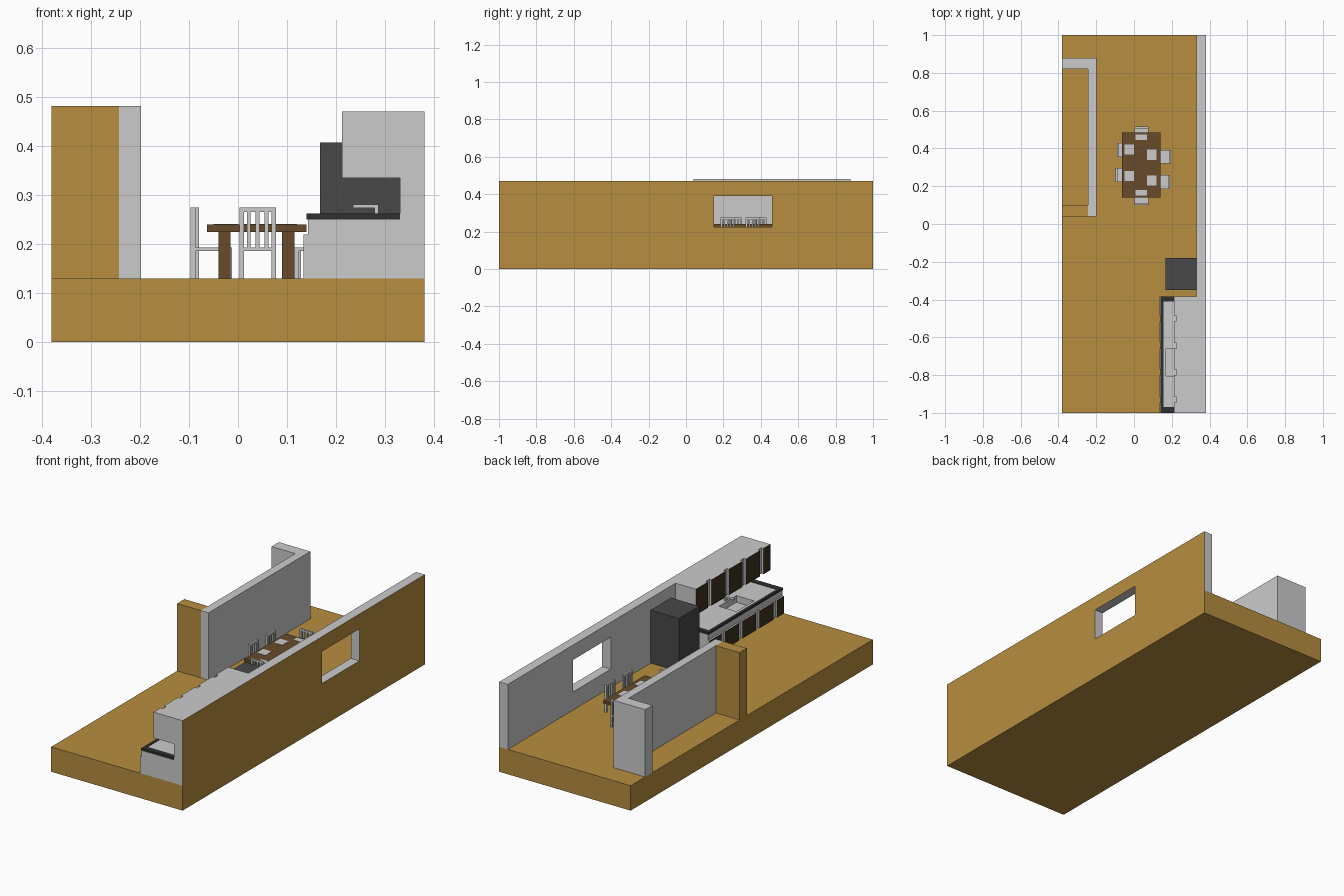
import bpy, bmesh
from math import pi
from mathutils import Matrix

if "Cube" in bpy.data.objects:
    bpy.data.objects.remove(bpy.data.objects["Cube"])


def material(name, rgb):
    m = bpy.data.materials.new(name)
    m.diffuse_color = (*rgb, 1)
    m.use_nodes = True
    m.node_tree.nodes["Principled BSDF"].inputs["Base Color"].default_value = m.diffuse_color
    return m


ochre = material("ochre", (0.47, 0.27, 0.05))
wood = material("wood", (0.14, 0.07, 0.025))
door_brown = material("door_brown", (0.045, 0.032, 0.01))
charcoal = material("charcoal", (0.065, 0.065, 0.065))
black = material("dark_trim", (0.03, 0.03, 0.03))


def boxes(name, parts, mat=None, side=None):
    """One object from (low corner, high corner) boxes.
    If side = (axis, sign), only faces looking that way get the material."""
    bm = bmesh.new()
    for lo, hi in parts:
        size = [h - l for l, h in zip(lo, hi)]
        mid = [(h + l) / 2 for l, h in zip(lo, hi)]
        bmesh.ops.create_cube(bm, size=1, matrix=Matrix.Translation(mid) @ Matrix.Diagonal((*size, 1)))
    bm.normal_update()
    me = bpy.data.meshes.new(name)
    if side:
        me.materials.append(None)
        me.materials.append(mat)
        for f in bm.faces:
            f.material_index = int(f.normal[side[0]] * side[1] > 0.9)
    elif mat:
        me.materials.append(mat)
    bm.to_mesh(me)
    bm.free()
    ob = bpy.data.objects.new(name, me)
    bpy.context.collection.objects.link(ob)
    return ob


def cut(ob, lo, hi):
    c = boxes(ob.name + "_cutter", [(lo, hi)])
    c.hide_render = True
    c.hide_viewport = True
    m = ob.modifiers.new("cut", 'BOOLEAN')
    m.operation = 'DIFFERENCE'
    m.solver = 'EXACT'
    m.object = c


F = 0.13  # floor level

# Shell of the room
boxes("floor", [((-0.38, -1, 0), (0.38, 1, F))], ochre)
wall = boxes("right_wall", [((0.33, -1, F), (0.38, 1, 0.47))], ochre, (0, 1))
cut(wall, (0.30, 0.15, 0.225), (0.42, 0.46, 0.392))
boxes("partition_wall", [((-0.243, 0.04, F), (-0.198, 0.82, 0.482)),
                         ((-0.38, 0.82, F), (-0.198, 0.88, 0.482))])
boxes("partition_return", [((-0.38, 0.04, F), (-0.243, 0.10, 0.482))], ochre)

# Kitchen units with projecting doors
Y0, Y1 = -1.0, -0.385
gaps = [-0.93, -0.785, -0.645, -0.50]
starts = [Y0] + [g + 0.014 for g in gaps]
ends = [g - 0.014 for g in gaps] + [Y1]
boxes("upper_cabinet", [((0.225, Y0, 0.335), (0.33, Y1, 0.47))])
boxes("upper_doors", [((0.212, a, 0.335), (0.225, b, 0.47)) for a, b in zip(starts, ends)],
      door_brown, (0, -1))
basin = ((0.17, -0.805, 0.225), (0.272, -0.66, 0.30))
base = boxes("base_cabinet", [((0.143, Y0, F), (0.33, Y1, 0.25))])
cut(base, *basin)
boxes("base_doors", [((0.134, a, F), (0.143, b, 0.22)) for a, b in zip(starts, ends)],
      door_brown, (0, -1))

# Counter: dark rim around a pale steel top with a basin
boxes("counter_rim", [((0.14, Y0, 0.25), (0.155, Y1, 0.262)),
                      ((0.315, Y0, 0.25), (0.33, Y1, 0.262)),
                      ((0.155, Y0, 0.25), (0.315, -0.97, 0.262)),
                      ((0.155, -0.41, 0.25), (0.315, Y1, 0.262))], black)
top = boxes("worktop", [((0.155, -0.97, 0.25), (0.315, -0.41, 0.26))])
cut(top, *basin)
boxes("faucet", [((0.278, -0.74, 0.26), (0.287, -0.725, 0.274)),
                 ((0.235, -0.74, 0.274), (0.287, -0.725, 0.281))])

boxes("fridge", [((0.167, -0.35, F), (0.33, -0.18, 0.407))], charcoal)

# Dining table with place mats
boxes("table_top", [((-0.063, 0.14, 0.225), (0.14, 0.485, 0.24))], wood)
boxes("table_legs", [((x, y, F), (x + 0.025, y + 0.025, 0.225))
                     for x in (-0.04, 0.09) for y in (0.165, 0.435)], wood)
mats = [(-0.05, 0.367, 0.0, 0.42), (-0.05, 0.227, 0.0, 0.28),
        (0.07, 0.34, 0.12, 0.395), (0.07, 0.203, 0.12, 0.257),
        (0.008, 0.445, 0.07, 0.475), (0.008, 0.15, 0.07, 0.18)]
boxes("place_mats", [((a, b, 0.24), (c, d, 0.2415)) for a, b, c, d in mats])


def chair(name, x, y, turn):
    """Slatted chair, back at local y = 0, facing +y."""
    w, d = 0.037, 0.078
    parts = [((-w, 0.010, 0.186), (w, d, 0.193)),        # seat
             ((-w, 0, 0.265), (w, 0.010, 0.275)),        # top rail
             ((-w, 0, 0.186), (w, 0.010, 0.193))]        # lower rail
    for s in (-w, w - 0.009):
        parts.append(((s, 0, F), (s + 0.009, 0.010, 0.275)))
        parts.append(((s, d - 0.012, F), (s + 0.009, d, 0.186)))
    for s in (-0.018, 0, 0.018):
        parts.append(((s - 0.004, 0.001, 0.193), (s + 0.004, 0.009, 0.265)))
    ob = boxes(name, parts)
    ob.location = (x, y, 0)
    ob.rotation_euler.z = turn


# Six chairs around the table
chair("chair_front", 0.04, 0.10, 0)
chair("chair_rear", 0.04, 0.515, pi)
chair("chair_left_front", -0.097, 0.26, -pi / 2)
chair("chair_left_rear", -0.09, 0.393, -pi / 2)
chair("chair_right_front", 0.19, 0.222, pi / 2)
chair("chair_right_rear", 0.195, 0.356, pi / 2)
